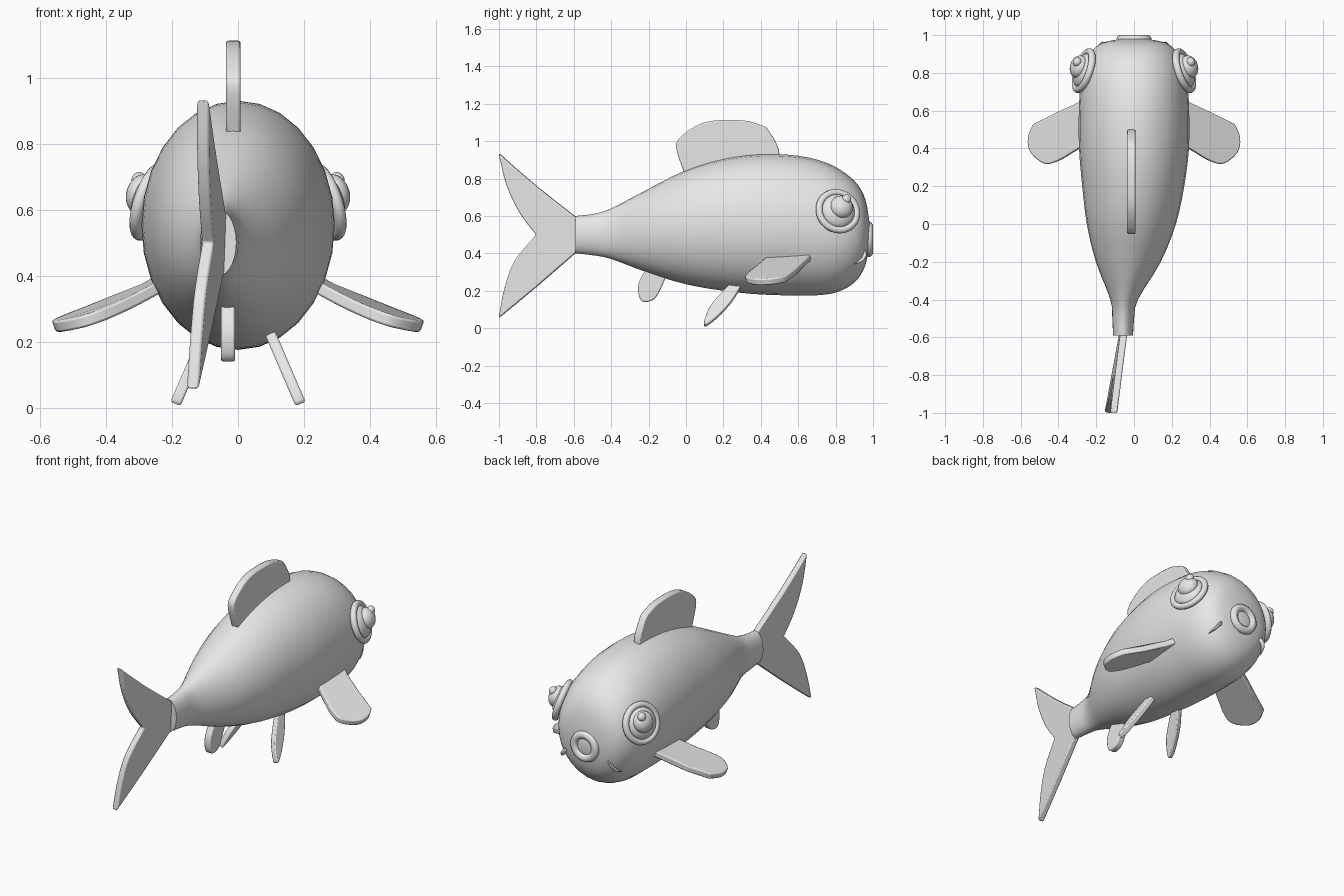
import bpy, bmesh, math
from mathutils import Vector

if "Cube" in bpy.data.objects:
    bpy.data.objects.remove(bpy.data.objects["Cube"])

grey = bpy.data.materials.new("plain grey")
grey.diffuse_color = (0.8, 0.8, 0.8, 1)
grey.use_nodes = True
grey.node_tree.nodes["Principled BSDF"].inputs["Base Color"].default_value = grey.diffuse_color


def finish(ob, name, angle=40):
    ob.name = name
    ob.data.name = name
    ob.data.materials.clear()
    ob.data.materials.append(grey)
    bpy.ops.object.select_all(action='DESELECT')
    ob.select_set(True)
    bpy.context.view_layer.objects.active = ob
    bpy.ops.object.shade_smooth_by_angle(angle=math.radians(angle))
    return ob


def from_bmesh(bm, name, angle=40):
    bmesh.ops.recalc_face_normals(bm, faces=bm.faces[:])
    me = bpy.data.meshes.new(name)
    bm.to_mesh(me)
    bm.free()
    ob = bpy.data.objects.new(name, me)
    bpy.context.collection.objects.link(ob)
    return finish(ob, name, angle)


def smooth_path(pts, steps=4):
    """Open curve through the points, with finer steps."""
    p = [Vector(q) for q in pts]
    p = [2 * p[0] - p[1]] + p + [2 * p[-1] - p[-2]]
    out = []
    for a, b, c, d in zip(p, p[1:], p[2:], p[3:]):
        for i in range(steps):
            t = i / steps
            out.append(0.5 * (2 * b + (c - a) * t + (2 * a - 5 * b + 4 * c - d) * t * t
                              + (3 * b - a - 3 * c + d) * t ** 3))
    return out + [p[-2]]


def loft(name, rings, angle=40):
    bm = bmesh.new()
    loops = [[bm.verts.new(v) for v in ring] for ring in rings]
    n = len(loops[0])
    for a, b in zip(loops, loops[1:]):
        for i in range(n):
            bm.faces.new((a[i], a[(i + 1) % n], b[(i + 1) % n], b[i]))
    bm.faces.new(loops[0])
    bm.faces.new(loops[-1])
    return from_bmesh(bm, name, angle)


def fin(name, outline, place, normal, thick=0.04):
    """Flat fin: outline placed in space and thickened along the normal."""
    off = Vector(normal).normalized() * thick / 2
    pts = [Vector(place(*q)) for q in outline]
    ob = loft(name, [[p - off for p in pts], [p + off for p in pts]])
    bev = ob.modifiers.new("rounded edge", 'BEVEL')
    bev.width = 0.007
    bev.segments = 2
    bev.angle_limit = math.radians(50)
    return ob


def ball(name, loc, radius, depth, axis):
    bpy.ops.mesh.primitive_uv_sphere_add(segments=24, ring_count=14, radius=1, location=loc,
                                         rotation=Vector(axis).to_track_quat('Z', 'Y').to_euler())
    ob = bpy.context.object
    ob.scale = (radius, radius, depth)
    finish(ob, name)


def ring(name, loc, major, minor, axis):
    bpy.ops.mesh.primitive_torus_add(major_radius=major, minor_radius=minor, major_segments=32,
                                     minor_segments=10, location=loc,
                                     rotation=Vector(axis).to_track_quat('Z', 'Y').to_euler())
    finish(bpy.context.object, name)


# Body stations: y, bottom z, top z, centre x, half width
stations = [(-0.59, .40, .60, -.058, .053), (-.50, .39, .61, -.057, .058), (-.40, .37, .64, -.052, .073),
            (-.20, .295, .745, -.03, .172), (0, .235, .845, -.014, .236), (.20, .20, .905, -.004, .27),
            (.40, .18, .93, 0, .291), (.60, .175, .922, 0, .292), (.75, .18, .885, 0, .282),
            (.85, .21, .83, 0, .26), (.92, .265, .765, 0, .22), (.96, .34, .685, 0, .165),
            (.98, .44, .575, 0, .07)]
body_rings = []
for y, lo, hi, cx, w in smooth_path(stations, 3):
    body_rings.append([(cx + w * math.cos(a), y, (lo + hi) / 2 + (hi - lo) / 2 * math.sin(a))
                       for a in (math.tau * i / 28 for i in range(28))])
loft("body", body_rings, 50)

# Forked tail, slightly swept and twisted
tail = (smooth_path([(-.57, .58), (-.8, .76), (-1, .935)], 2)[:-1]
        + smooth_path([(-1, .935), (-.96, .77), (-.89, .62), (-.8, .5)])[:-1]
        + smooth_path([(-.8, .5), (-.915, .36), (-.97, .21), (-1, .055)])[:-1]
        + smooth_path([(-1, .055), (-.8, .22), (-.57, .42)], 2))
fin("tail_fin", tail, lambda y, z: (-.06 + .155 * (y + .6) + .035 * (z - .5), y, z), (1, -.155, -.035), .037)

# Dorsal and rear belly fins
dorsal = smooth_path([(-.01, .83), (-.05, .95), (-.04, 1.01), (.05, 1.08), (.15, 1.11),
                      (.31, 1.11), (.40, 1.085), (.44, 1.06), (.495, .96), (.495, .88)], 3)
fin("dorsal_fin", dorsal, lambda y, z: (-.014, y, z), (1, -.01, 0), .044)
anal = smooth_path([(-.20, .34), (-.25, .25), (-.255, .19), (-.24, .148), (-.21, .14),
                    (-.17, .155), (-.14, .20), (-.10, .29)], 3)
fin("anal_fin", anal, lambda y, z: (-.03, y, z), (1, 0, 0), .043)

pectoral = [(.24, .675), (.29, .645), (.42, .585)] + smooth_path(
    [(.53, .53), (.558, .46), (.545, .38), (.47, .32), (.40, .335), (.33, .375), (.24, .43)], 3)
pelvic = smooth_path([(.24, .24), (.14, .13), (.105, .06), (.096, .014), (.125, .024),
                      (.19, .08), (.25, .15), (.305, .24)], 3)

for s, side in ((1, "right"), (-1, "left")):
    # Paired fins
    fin(side + "_pectoral_fin", pectoral,
        lambda x, y: (s * x, y, .355 - .5 * (x - .27) + .5 * (x - .27) ** 2 + .08 * (y - .5)),
        (s * .35, -.08, 1), .037)
    fin(side + "_pelvic_fin", pelvic,
        lambda y, z: (s * (.1 + .43 * (.22 - z)), y, z), (s, 0, .43), .033)

    # Eye: socket rim, eyeball, pupil and highlight bead
    axis = Vector((s * .9, .3, .3)).normalized()
    eye = Vector((s * .266, .812, .625))
    ring(side + "_eye_rim", eye, .105, .019, axis)
    ball(side + "_eyeball", eye, .094, .048, axis)
    ball(side + "_pupil", (s * .292, .832, .648), .062, .045, axis)
    ball(side + "_eye_highlight", (s * .301, .858, .69), .025, .022, axis)

    # Tapered cheek whisker
    path = smooth_path([(s * .135, .95, .412, .012), (s * .16, .956, .392, .013),
                        (s * .178, .94, .366, .010), (s * .195, .90, .342, .001)], 3)
    loft(side + "_whisker",
         [[Vector(q[:3]) + q[3] * Vector((s * .7 * math.cos(a), .7 * math.cos(a), math.sin(a)))
           for a in (math.tau * i / 10 for i in range(10))] for q in path])

# Round lips
ring("lips", (0, .977, .475), .07, .024, (0, 1, 0))
ball("mouth", (0, .975, .475), .06, .012, (0, 1, 0))
